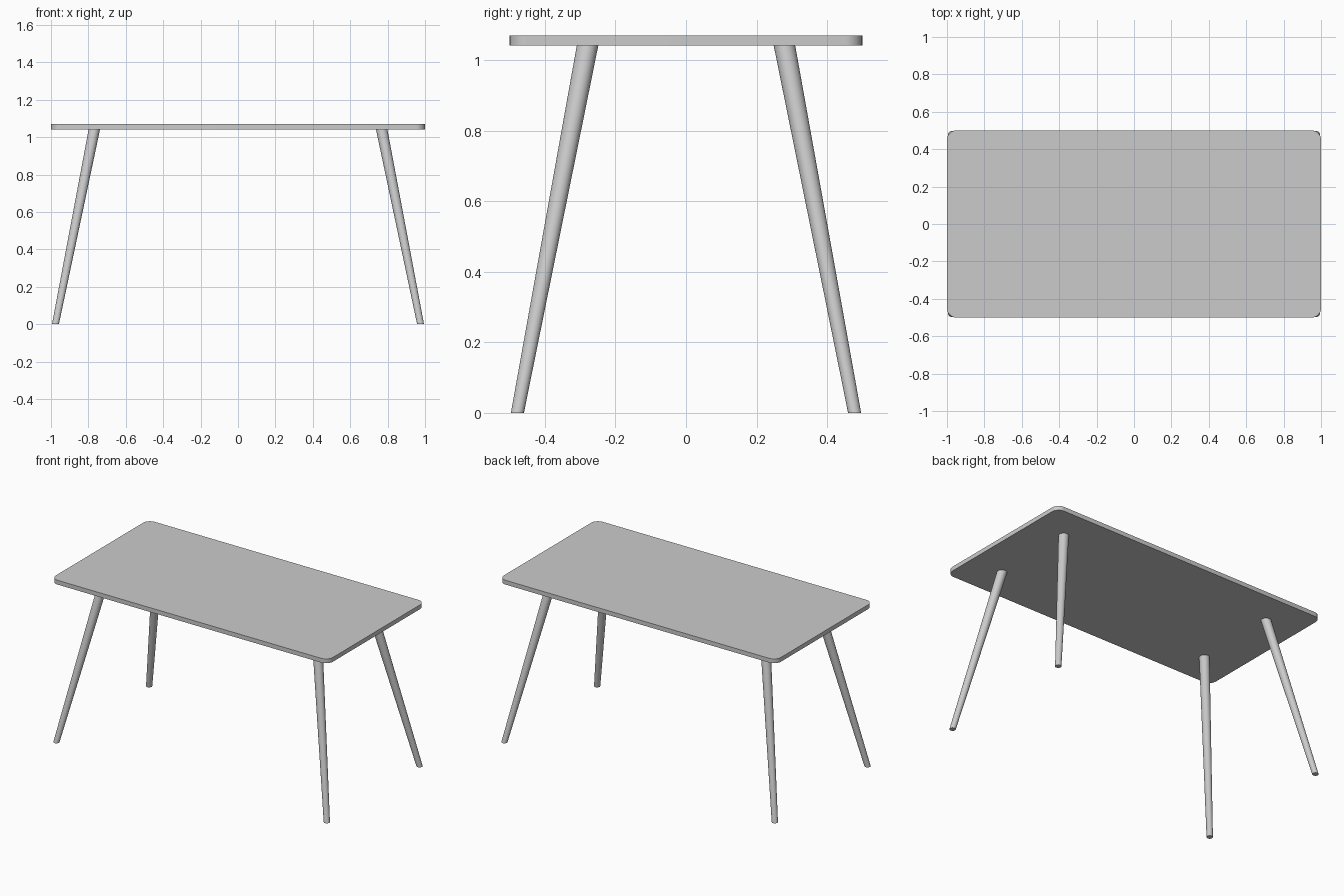
import bpy, bmesh, math
from mathutils import Vector

if "Cube" in bpy.data.objects:
    bpy.data.objects.remove(bpy.data.objects["Cube"])

TOP_Z, UNDER_Z = 1.07, 1.042
HALF_X, HALF_Y, CORNER = 1.0, 0.5, 0.05


def loft(name, bottom, top):
    """Solid between two matching rings of points."""
    bm = bmesh.new()
    a = [bm.verts.new(p) for p in bottom]
    b = [bm.verts.new(p) for p in top]
    n = len(a)
    bm.faces.new(a)
    bm.faces.new(b)
    for i in range(n):
        j = (i + 1) % n
        bm.faces.new((a[i], a[j], b[j], b[i]))
    bmesh.ops.recalc_face_normals(bm, faces=bm.faces)
    mesh = bpy.data.meshes.new(name)
    bm.to_mesh(mesh)
    bm.free()
    obj = bpy.data.objects.new(name, mesh)
    bpy.context.collection.objects.link(obj)
    bpy.ops.object.select_all(action='DESELECT')
    obj.select_set(True)
    bpy.context.view_layer.objects.active = obj
    bpy.ops.object.shade_smooth_by_angle(angle=math.radians(35))
    return obj


def circle(center, radius, sides=32):
    return [Vector(center) + radius * Vector((math.cos(t), math.sin(t), 0))
            for t in (2 * math.pi * i / sides for i in range(sides))]


def rounded_rect(z, steps=8):
    pts = []
    for k, (sx, sy) in enumerate([(1, 1), (-1, 1), (-1, -1), (1, -1)]):
        for i in range(steps + 1):
            t = math.pi / 2 * (k + i / steps)
            pts.append((sx * (HALF_X - CORNER) + CORNER * math.cos(t),
                        sy * (HALF_Y - CORNER) + CORNER * math.sin(t), z))
    return pts


# Thin slab with rounded corners
loft("tabletop", rounded_rect(UNDER_Z), rounded_rect(TOP_Z))

# Four splayed tapered legs, cut level with the floor and the slab
for sx, side in ((-1, "left"), (1, "right")):
    for sy, end in ((-1, "front"), (1, "back")):
        loft(f"{end}_{side}_leg",
             circle((sx * 0.976, sy * 0.478, 0), 0.0185),
             circle((sx * 0.768, sy * 0.279, UNDER_Z), 0.0305))
